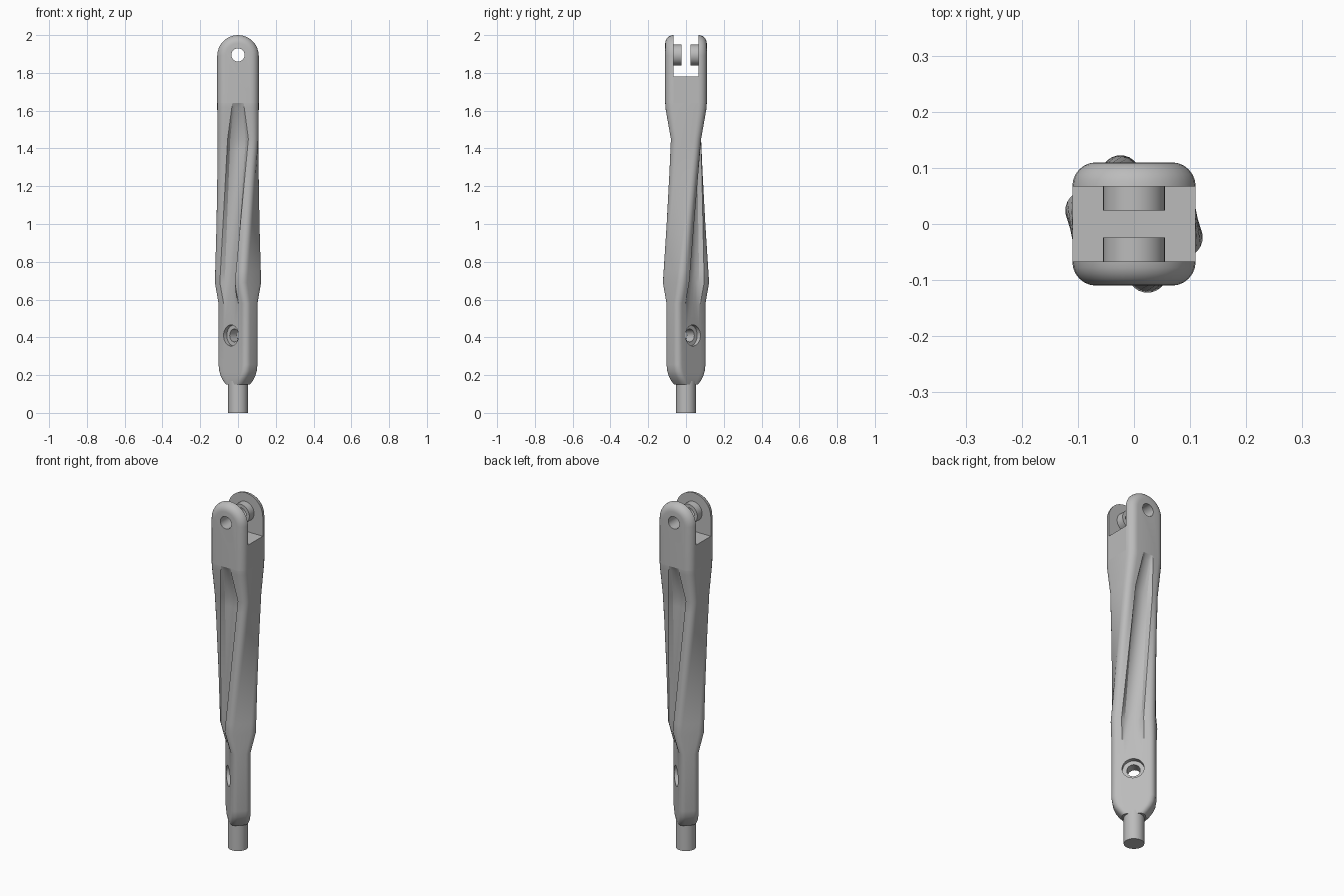
import bpy, bmesh, math
from mathutils import Matrix, Vector

if "Cube" in bpy.data.objects:
    bpy.data.objects.remove(bpy.data.objects["Cube"], do_unlink=True)

steel = bpy.data.materials.new("plain_grey")
steel.use_nodes = True
grey = (0.5, 0.5, 0.5, 1)
steel.diffuse_color = grey
steel.node_tree.nodes["Principled BSDF"].inputs["Base Color"].default_value = grey

PIN_Z, HOLE_Z, BASE_Z = 1.895, 0.41, 1.64
HALF, SLOT = 0.11, 0.067
TWIST = -math.pi / 4


def make(name, bm):
    bmesh.ops.recalc_face_normals(bm, faces=bm.faces)
    mesh = bpy.data.meshes.new(name)
    bm.to_mesh(mesh)
    bm.free()
    mesh.materials.append(steel)
    obj = bpy.data.objects.new(name, mesh)
    bpy.context.collection.objects.link(obj)
    return obj


def loft(name, rings):
    """Skin a closed solid over rings of equal point count."""
    bm = bmesh.new()
    rows = [[bm.verts.new(p) for p in ring] for ring in rings]
    n = len(rows[0])
    for a, b in zip(rows, rows[1:]):
        for i in range(n):
            j = (i + 1) % n
            bm.faces.new((a[i], a[j], b[j], b[i]))
    bm.faces.new(rows[0])
    bm.faces.new(rows[-1])
    return make(name, bm)


def cylinder(name, radius, start, end, segments=32):
    start, end = Vector(start), Vector(end)
    axis = end - start
    bm = bmesh.new()
    turn = axis.to_track_quat('Z', 'Y').to_matrix().to_4x4()
    bmesh.ops.create_cone(bm, cap_ends=True, segments=segments, radius1=radius, radius2=radius,
                          depth=axis.length, matrix=Matrix.Translation((start + end) / 2) @ turn)
    return make(name, bm)


def cut(obj, cutter):
    mod = obj.modifiers.new("hole", 'BOOLEAN')
    mod.operation, mod.solver, mod.object = 'DIFFERENCE', 'EXACT', cutter
    bpy.context.view_layer.objects.active = obj
    bpy.ops.object.modifier_apply(modifier=mod.name)


def section(z, w, h, r, mouth, depth, angle):
    """Rounded rectangle with a shallow flute on its two broad faces."""
    half = []
    for cx, cy, a0 in ((w - r, h - r, 0), (r - w, h - r, 90)):
        for k in range(6):
            a = math.radians(a0 + 18 * k)
            half.append((cx + r * math.cos(a), cy + r * math.sin(a)))
        if a0 == 0:
            for t, d in ((1, 0), (0.75, 0.65), (0.4, 0.95), (0, 1), (-0.4, 0.95), (-0.75, 0.65), (-1, 0)):
                half.append((mouth * t, h - depth * d))
    pts = half + [(-x, -y) for x, y in half]
    c, s = math.cos(angle), math.sin(angle)
    return [Vector((x * c - y * s, x * s + y * c, z)) for x, y in pts]


# Twisted shaft: flat lower blade, fluted twisted middle, square head
lower = [
    section(0.15, 0.06, 0.048, 0.03, 0.02, 0, TWIST),
    section(0.17, 0.078, 0.051, 0.03, 0.03, 0, TWIST),
    section(0.195, 0.095, 0.052, 0.03, 0.045, 0, TWIST),
    section(0.22, 0.106, 0.052, 0.03, 0.054, 0, TWIST),
    section(0.255, 0.112, 0.052, 0.03, 0.056, 0, TWIST),
    section(0.58, 0.112, 0.052, 0.03, 0.056, 0, TWIST),
]
twist_low = section(0.69, 0.114, 0.08, 0.035, 0.056, 0.035, TWIST)
twist_high = section(1.45, 0.108, 0.08, 0.035, 0.055, 0.035, 0)
STEPS = 12
middle = [[a.lerp(b, k / STEPS) for a, b in zip(twist_low, twist_high)] for k in range(STEPS + 1)]
upper = [
    section(1.615, HALF, 0.109, 0.043, 0.033, 0.012, 0),
    section(BASE_Z, HALF, HALF, 0.043, 0.03, 0, 0),
]
shaft = loft("twisted_shaft", lower + middle + upper)

# Counterbored cross hole through the blade
across = Vector((1, 1, 0)).normalized()
mid = Vector((0, 0, HOLE_Z))
cutters = [cylinder("cross_hole_cutter", 0.034, mid - across * 0.2, mid + across * 0.2)]
for side in (-1, 1):
    cutters.append(cylinder("counterbore_cutter", 0.056, mid + across * side * 0.028, mid + across * side * 0.2))
for c in cutters:
    cut(shaft, c)


# Fork arms: round-topped plates with a rolled outer edge
def arm_outline(y, inset):
    r = HALF - inset
    pts = [Vector((r, y, BASE_Z))]
    for k in range(17):
        a = math.pi * k / 16
        pts.append(Vector((r * math.cos(a), y, 1.89 + r * math.sin(a))))
    pts.append(Vector((-r, y, BASE_Z)))
    return pts


pin_cutter = cylinder("pin_hole_cutter", 0.035, (0, -0.3, PIN_Z), (0, 0.3, PIN_Z))
cutters.append(pin_cutter)
parts = [shaft]
roll = HALF - SLOT
for side, label in ((-1, "front"), (1, "back")):
    rings = []
    for k in range(7):
        a = math.pi / 2 * k / 6
        rings.append(arm_outline(side * (SLOT + roll * math.sin(a)), roll * (1 - math.cos(a))))
    arm = loft(label + "_fork_arm", rings)
    boss = cylinder(label + "_fork_boss", 0.055, (0, side * 0.024, PIN_Z), (0, side * (SLOT + 0.002), PIN_Z))
    for obj in (arm, boss):
        cut(obj, pin_cutter)
        parts.append(obj)

# Solid web at the root of the fork
bm = bmesh.new()
bmesh.ops.create_cube(bm, size=1)
bmesh.ops.scale(bm, vec=(2 * HALF, 2 * SLOT, 1.78 - BASE_Z), verts=bm.verts)
bmesh.ops.translate(bm, vec=(0, 0, (1.78 + BASE_Z) / 2), verts=bm.verts)
parts.append(make("fork_web", bm))

# Round end pin
parts.append(cylinder("end_pin", 0.052, (0, 0, 0), (0, 0, 0.17)))

for c in cutters:
    bpy.data.objects.remove(c, do_unlink=True)

bpy.ops.object.select_all(action='DESELECT')
for obj in parts:
    obj.select_set(True)
bpy.context.view_layer.objects.active = shaft
bpy.ops.object.shade_smooth_by_angle(angle=math.radians(28))
